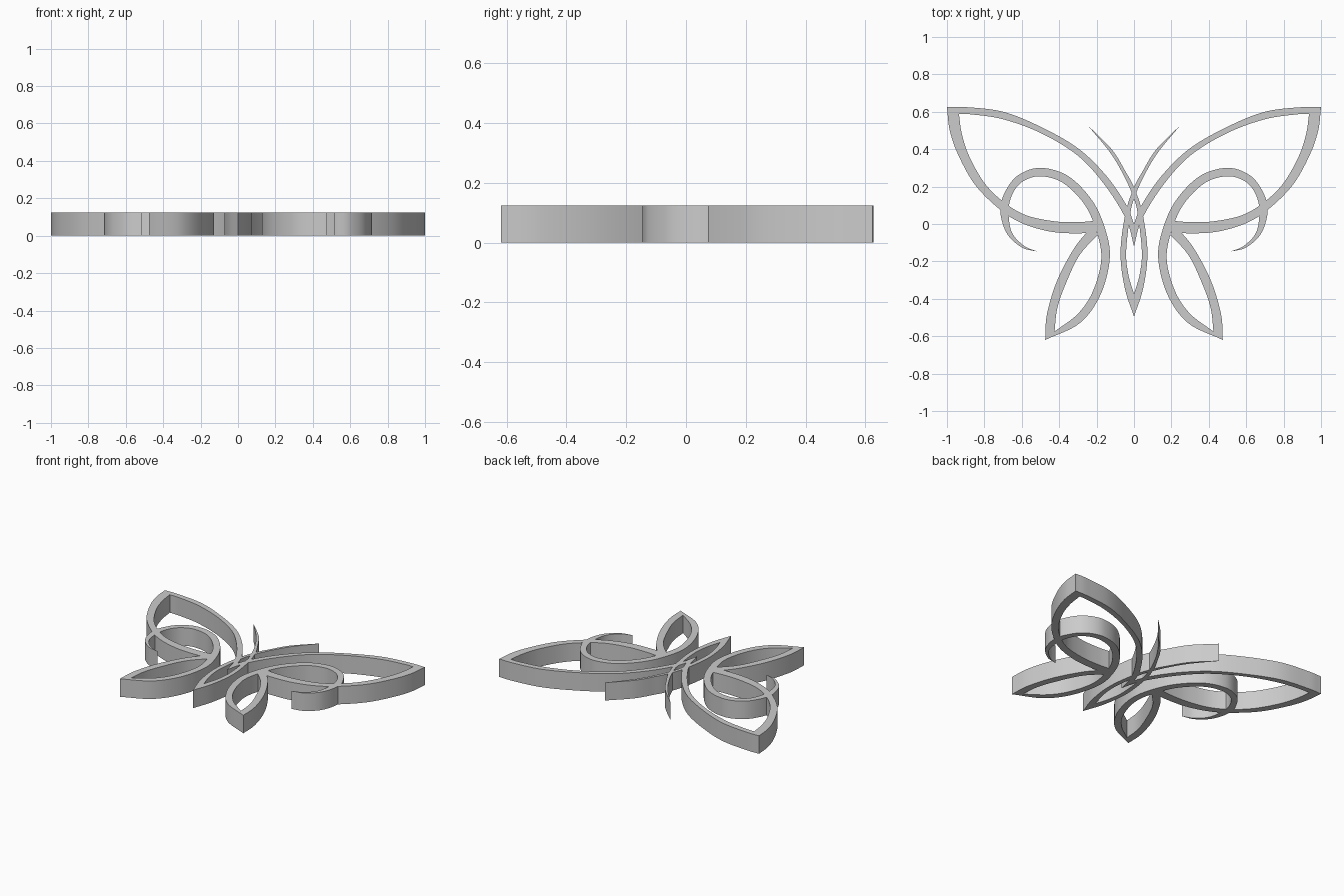
import bpy
import bmesh
from mathutils import Vector

HEIGHT = 0.125
STEPS = 10

if "Cube" in bpy.data.objects:
    bpy.data.objects.remove(bpy.data.objects["Cube"], do_unlink=True)

# Single plain material
grey = bpy.data.materials.new("plain grey")
grey.use_nodes = True
colour = (0.6, 0.6, 0.6, 1)
grey.diffuse_color = colour
grey.node_tree.nodes["Principled BSDF"].inputs["Base Color"].default_value = colour


def smooth_path(points):
    """Catmull-Rom samples running through the given points."""
    pts = [Vector(p) for p in points]
    pts = [2 * pts[0] - pts[1]] + pts + [2 * pts[-1] - pts[-2]]
    samples = []
    for a, b, c, d in zip(pts, pts[1:], pts[2:], pts[3:]):
        for i in range(STEPS):
            t = i / STEPS
            samples.append(b + (c - a) * t / 2
                           + (a - b * 2.5 + c * 2 - d / 2) * t ** 2
                           + (b * 3 - a - c * 3 + d) * t ** 3 / 2)
    samples.append(pts[-2])
    return samples


def band(name, outer, inner):
    """Upright ribbon between two edge curves, mirrored across x."""
    bm = bmesh.new()
    rings = []
    for a, b in zip(smooth_path(outer), smooth_path(inner)):
        corners = ((a, 0), (a, HEIGHT), (b, HEIGHT), (b, 0))
        rings.append([bm.verts.new((p.x, p.y, z)) for p, z in corners])
    for r, s in zip(rings, rings[1:]):
        for i in range(4):
            j = (i + 1) % 4
            bm.faces.new((r[i], r[j], s[j], s[i]))
    bm.faces.new(rings[0])
    bm.faces.new(rings[-1])
    # Pointed ends collapse to a single upright edge
    bmesh.ops.remove_doubles(bm, verts=bm.verts, dist=0.0005)
    bmesh.ops.recalc_face_normals(bm, faces=bm.faces)
    mesh = bpy.data.meshes.new(name)
    bm.to_mesh(mesh)
    bm.free()
    mesh.materials.append(grey)
    obj = bpy.data.objects.new(name, mesh)
    bpy.context.collection.objects.link(obj)
    mirror = obj.modifiers.new("both sides", "MIRROR")
    mirror.use_mirror_merge = False
    bpy.ops.object.select_all(action="DESELECT")
    obj.select_set(True)
    bpy.context.view_layer.objects.active = obj
    bpy.ops.object.shade_smooth_by_angle(angle=0.5)
    return obj


# Leading edge of the forewing, running into the body
band("forewing_top",
     [(1, .625), (.9, .625), (.7, .6), (.5, .52), (.3, .405), (.15, .26), (.04, .1), (0, 0)],
     [(.936, .588), (.86, .585), (.7, .56), (.5, .487), (.3, .365), (.15, .2), (.04, .02), (0, -.12)])

# Trailing edge of the forewing, sweeping back inward
band("forewing_side",
     [(1, .625), (.985, .5), (.94, .37), (.85, .21), (.72, .08), (.6, .005), (.45, -.04), (.3, -.05), (.18, -.04)],
     [(.936, .588), (.92, .48), (.88, .36), (.8, .22), (.7, .12), (.58, .048), (.43, .015), (.3, .01), (.18, .02)])

# Curl, loop and inner edge of the hindwing in one stroke
band("loop_and_hindwing_inner",
     [(.515, -.148), (.6, -.125), (.68, -.05), (.715, .07), (.69, .17), (.62, .26), (.5, .3),
      (.35, .255), (.22, .12), (.15, -.04), (.13, -.19), (.18, -.38), (.29, -.53), (.475, -.62)],
     [(.515, -.148), (.59, -.115), (.655, -.04), (.67, .08), (.645, .17), (.59, .23), (.5, .255),
      (.38, .22), (.265, .105), (.2, -.04), (.175, -.19), (.22, -.36), (.3, -.48), (.425, -.575)])

# Outer edge of the hindwing
band("hindwing_outer",
     [(.475, -.62), (.465, -.48), (.41, -.3), (.32, -.13), (.24, -.03)],
     [(.425, -.575), (.41, -.45), (.365, -.32), (.29, -.165), (.185, -.05)])

# Antenna crossing over to form the opposite body side
band("antenna_and_body",
     [(.25, .53), (.12, .4), (.045, .28), (0, .195), (-.045, .06), (-.072, -.15), (-.05, -.34), (0, -.495)],
     [(.25, .53), (.13, .385), (.055, .26), (0, .135), (-.022, .04), (-.042, -.15), (-.03, -.27), (0, -.375)])
